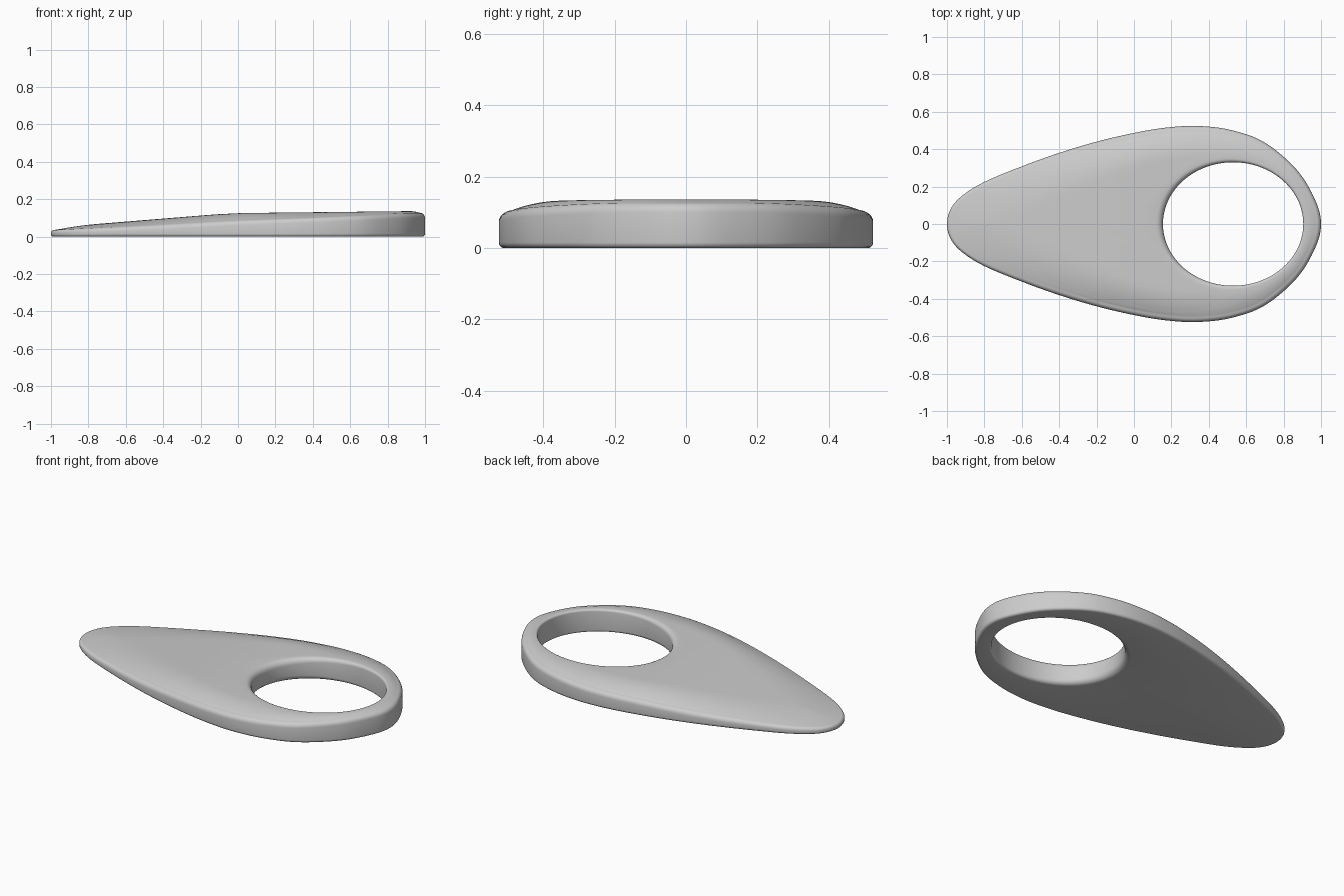
import bpy, bmesh, math
from mathutils import Vector

if "Cube" in bpy.data.objects:
    bpy.data.objects.remove(bpy.data.objects["Cube"])

# Half outline of the teardrop, from the thin tip to the wide end
HALF = [(-1, 0), (-0.98, 0.08), (-0.92, 0.15), (-0.8, 0.225), (-0.6, 0.308),
        (-0.4, 0.38), (-0.2, 0.44), (0, 0.487), (0.17, 0.515), (0.34, 0.524),
        (0.52, 0.502), (0.7, 0.435), (0.87, 0.29), (0.968, 0.13), (1, 0)]
HOLE, RX, RY = Vector((0.53, 0)), 0.375, 0.33
TOP_STEPS, ARC = 20, 5


def lerp_table(x, table):
    for (x0, v0), (x1, v1) in zip(table, table[1:]):
        if x <= x1:
            return v0 + (v1 - v0) * max(0, x - x0) / (x1 - x0)
    return table[-1][1]


def smooth_loop(points, steps):
    """Closed smooth curve through the points."""
    n, out = len(points), []
    for i in range(n):
        a, b, c, d = (points[(i + k) % n] for k in (-1, 0, 1, 2))
        for s in range(steps):
            t = s / steps
            out.append(0.5 * (2 * b + (c - a) * t + (2 * a - 5 * b + 4 * c - d) * t * t
                              + (3 * b - a - 3 * c + d) * t ** 3))
    return out


def crest(x):
    return lerp_table(x, [(-1, 0.042), (-0.9, 0.056), (-0.12, 0.119), (0.02, 0.126), (0.9, 0.136), (1, 0.136)])


def shoulder(x):
    return lerp_table(x, [(-1, 0.034), (-0.5, 0.052), (0, 0.074), (0.35, 0.09), (0.8, 0.106), (1, 0.117)])


pts = [Vector(p) for p in HALF] + [Vector((x, -y)) for x, y in HALF[-2:0:-1]]
outline = smooth_loop(pts, 8)
N = len(outline)


def top_height(p, width):
    """Crowned upper surface, falling off toward the outer edge."""
    u = min(1, min((p - q).length for q in outline) / width)
    e = shoulder(p.x)
    return e + (crest(p.x) - e) * u * (2 - u)


def section(i):
    """Closed cross-section from the outer edge over the top and down the hole."""
    o = outline[i]
    tan = (outline[(i + 1) % N] - outline[i - 1]).normalized()
    inward = Vector((tan.y, -tan.x))
    ang = math.atan2((o - HOLE).y / RY, (o - HOLE).x / RX)
    h = HOLE + Vector((RX * math.cos(ang), RY * math.sin(ang)))
    outward = Vector((math.cos(ang) / RX, math.sin(ang) / RY)).normalized()
    width = min(0.17 + 0.07 * max(0, -o.x), 0.8 * (o - h).length)
    e = shoulder(o.x)
    rb, rt = min(0.016, e * 0.35), min(0.028, e * 0.5)
    rh = 0.012 + 0.024 * (0.5 - 0.5 * math.cos(ang)) ** 2
    quarter = [k / ARC * math.pi / 2 for k in range(ARC + 1)]
    out = []
    for a in quarter:                       # lower outer edge
        out.append((o + inward * rb * (1 - math.sin(a)), rb * (1 - math.cos(a))))
    start, end = o + inward * rt, h + outward * rh
    z0, z1 = top_height(start, width), top_height(end, width)
    for a in quarter[:-1]:                  # upper outer edge
        out.append((o + inward * rt * (1 - math.cos(a)), z0 - rt * (1 - math.sin(a))))
    for k in range(TOP_STEPS + 1):          # crowned top
        t = (k / TOP_STEPS) ** 1.5
        p = start.lerp(end, t)
        out.append((p, top_height(p, width)))
    for a in quarter[1:]:                   # upper hole edge
        out.append((h + outward * rh * (1 - math.sin(a)), z1 - rh * (1 - math.cos(a))))
    for a in quarter:                       # lower hole edge
        out.append((h + outward * rh * (1 - math.cos(a)), rh * (1 - math.sin(a))))
    # the lower outer arc runs from the underside up to the wall
    return [Vector((p.x, p.y, z)) for p, z in out]


# Lower outer arc: start on the underside, finish on the wall
bm = bmesh.new()
rings = [[bm.verts.new(v) for v in section(i)] for i in range(N)]
M = len(rings[0])
for i in range(N):
    a, b = rings[i], rings[(i + 1) % N]
    for j in range(M):
        k = (j + 1) % M
        bm.faces.new((a[j], a[k], b[k], b[j]))
bmesh.ops.recalc_face_normals(bm, faces=bm.faces)

mesh = bpy.data.meshes.new("teardrop_ring")
bm.to_mesh(mesh)
bm.free()
body = bpy.data.objects.new("teardrop_ring", mesh)
bpy.context.collection.objects.link(body)

# Plain grey finish
grey = bpy.data.materials.new("light_grey")
grey.diffuse_color = (0.6, 0.6, 0.6, 1)
grey.use_nodes = True
grey.node_tree.nodes["Principled BSDF"].inputs["Base Color"].default_value = grey.diffuse_color
mesh.materials.append(grey)

bpy.context.view_layer.objects.active = body
body.select_set(True)
bpy.ops.object.shade_smooth_by_angle(angle=math.radians(50))
